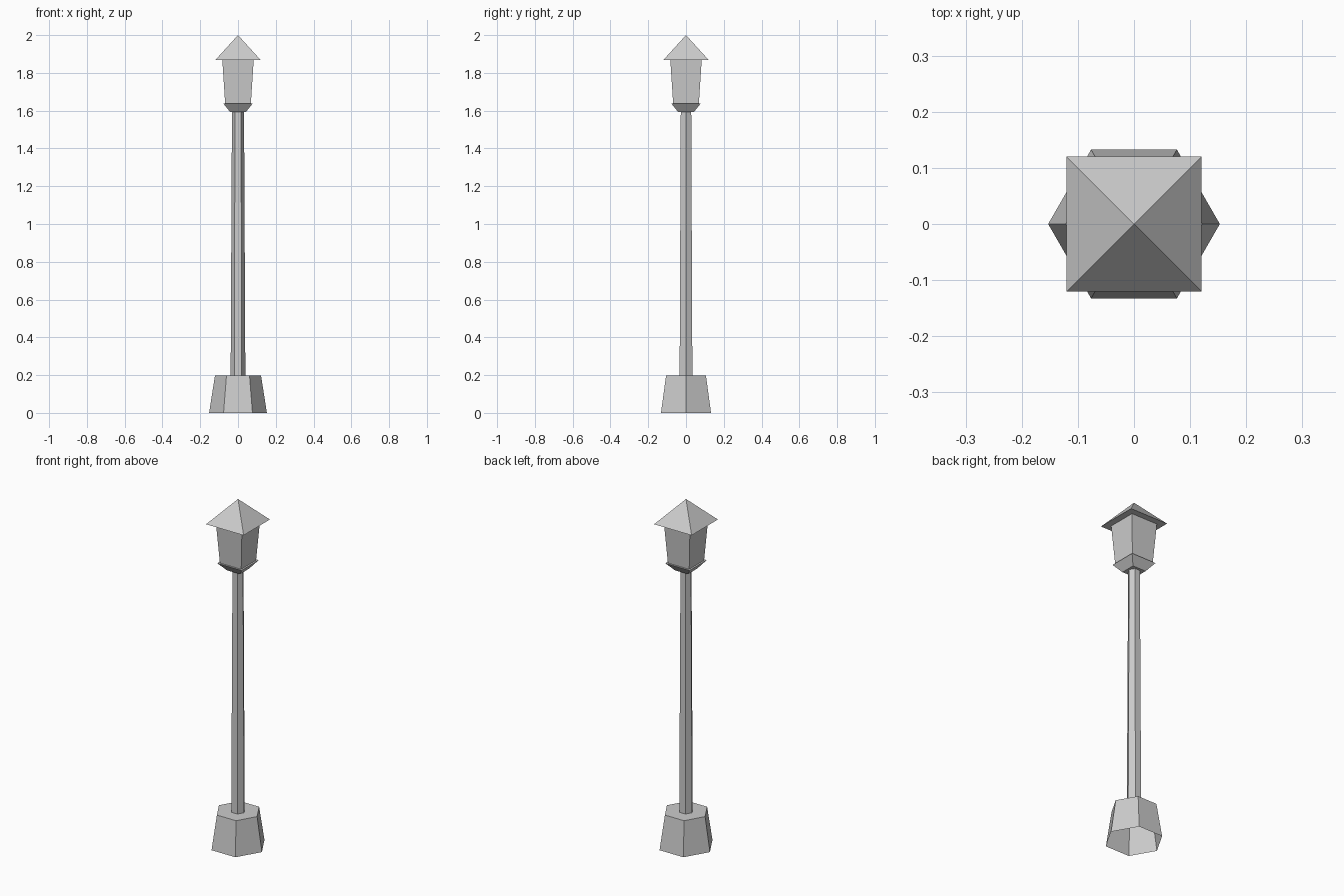
import bpy
import bmesh
import math

if "Cube" in bpy.data.objects:
    bpy.data.objects.remove(bpy.data.objects["Cube"])

grey = bpy.data.materials.new("light_grey")
grey.diffuse_color = (0.6, 0.6, 0.6, 1)
grey.use_nodes = True
grey.node_tree.nodes["Principled BSDF"].inputs["Base Color"].default_value = grey.diffuse_color


def prism(name, sides, r0, r1, z0, z1, turn=0.0, cap_bottom=True):
    """Tapered flat-faced prism; r0 and r1 are corner radii, r1 = 0 gives a point."""
    bm = bmesh.new()

    def ring(r, z):
        return [bm.verts.new((r * math.cos(turn + math.tau * i / sides),
                              r * math.sin(turn + math.tau * i / sides), z))
                for i in range(sides)]

    low = ring(r0, z0)
    high = ring(r1, z1) if r1 else [bm.verts.new((0, 0, z1))] * sides
    for i in range(sides):
        j = (i + 1) % sides
        if r1:
            bm.faces.new((low[i], low[j], high[j], high[i]))
        else:
            bm.faces.new((low[i], low[j], high[i]))
    if r1:
        bm.faces.new(high)
    if cap_bottom:
        bm.faces.new(low[::-1])
    mesh = bpy.data.meshes.new(name)
    bm.to_mesh(mesh)
    bm.free()
    mesh.materials.append(grey)
    obj = bpy.data.objects.new(name, mesh)
    bpy.context.collection.objects.link(obj)
    return obj


def square(name, half0, half1, z0, z1):
    """Four-sided prism given by half widths, sides facing the axes."""
    k = math.sqrt(2)
    return prism(name, 4, half0 * k, half1 * k, z0, z1, math.pi / 4)


# Hexagonal foot, hollow underneath, and slim tapered pole
prism("base", 6, 0.153, 0.122, 0.0, 0.197, cap_bottom=False)
prism("pole", 6, 0.039, 0.032, 0.197, 1.595)

# Square lantern: flared collar, glass body, pyramid roof
square("collar", 0.042, 0.078, 1.593, 1.638)
square("lantern_body", 0.068, 0.083, 1.638, 1.868)
square("roof", 0.12, 0.0, 1.868, 2.0)
